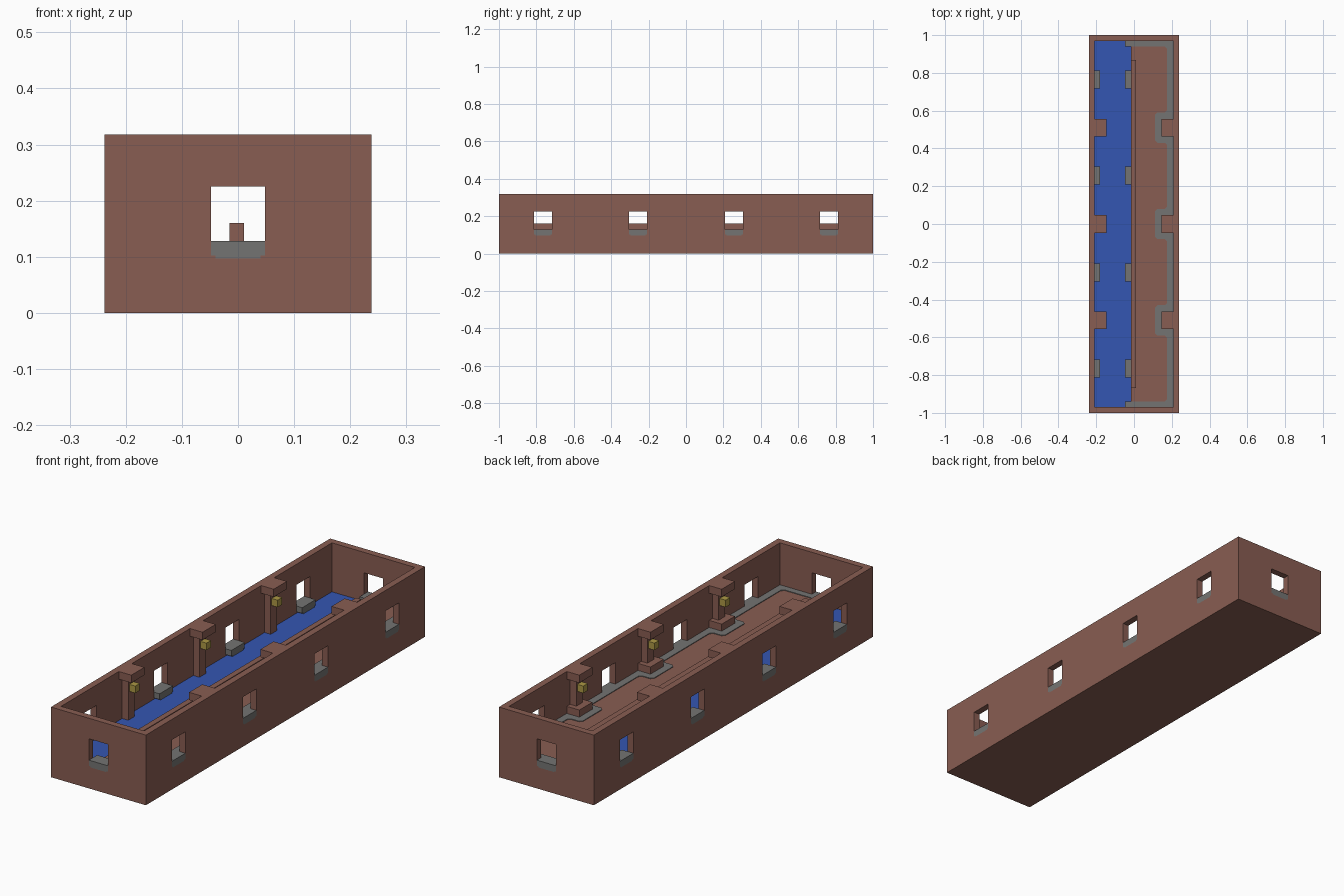
import bpy, bmesh

cube = bpy.data.objects.get("Cube")
if cube:
    bpy.data.objects.remove(cube, do_unlink=True)


def material(name, rgb):
    m = bpy.data.materials.new(name)
    m.use_nodes = True
    m.diffuse_color = (*rgb, 1)
    m.node_tree.nodes["Principled BSDF"].inputs["Base Color"].default_value = (*rgb, 1)
    return m


CLAY = material("clay brown", (0.25, 0.11, 0.085))
STONE = material("stone grey", (0.175, 0.175, 0.17))
WATER = material("water blue", (0.034, 0.093, 0.445))
GOLD = material("lantern gold", (0.42, 0.32, 0.06))


def finish(name, bm, mat):
    bmesh.ops.recalc_face_normals(bm, faces=bm.faces)
    me = bpy.data.meshes.new(name)
    bm.to_mesh(me)
    bm.free()
    me.materials.append(mat)
    ob = bpy.data.objects.new(name, me)
    bpy.context.collection.objects.link(ob)
    return ob


def box(name, x, y, z, mat):
    """Box from sorted (min, max) ranges on each axis."""
    spans = [sorted(s) for s in (x, y, z)]
    bm = bmesh.new()
    bmesh.ops.create_cube(bm, size=1)
    for v in bm.verts:
        v.co = [s[0] if c < 0 else s[1] for s, c in zip(spans, v.co)]
    return finish(name, bm, mat)


def cut(target, cutter):
    mod = target.modifiers.new("cut", 'BOOLEAN')
    mod.operation = 'DIFFERENCE'
    mod.solver = 'EXACT'
    mod.object = cutter
    cutter.hide_render = True
    bpy.context.view_layer.objects.active = target
    bpy.ops.object.modifier_apply(modifier=mod.name)
    bpy.data.objects.remove(cutter, do_unlink=True)


# Main dimensions
OX, OY, TOP = 0.238, 1.0, 0.318
IX, IY = 0.208, 0.97
BED, POND, FLOOR, PATH = 0.08, 0.096, 0.125, 0.128
SILL, LIP, HEAD = 0.097, 0.102, 0.225
HALF = 0.048
BANK = -0.015
WINDOW_Y = (-0.765, -0.257, 0.257, 0.765)
PILLAR_Y = (-0.51, 0, 0.51)

# Outer walls with a hollow interior
walls = box("walls", (-OX, OX), (-OY, OY), (0, TOP), CLAY)
cut(walls, box("hollow", (-IX, IX), (-IY, IY), (BED, 1), CLAY))

# Windows along the long sides, each with a stone sill
for side, label in ((-1, "right"), (1, "left")):
    inner = IX - 0.028 if side < 0 else IX
    for y in WINDOW_Y:
        cut(walls, box("opening", (side * 0.2, side * 0.3), (y - HALF, y + HALF), (LIP, HEAD), CLAY))
        cut(walls, box("slot", (side * 0.2, side * 0.3), (y - 0.04, y + 0.04), (SILL, HEAD), CLAY))
        xs = (side * inner, side * OX)
        box(label + "_sill", xs, (y - HALF, y + HALF), (LIP, PATH), STONE)
        box(label + "_sill_lip", xs, (y - 0.04, y + 0.04), (SILL, LIP), STONE)

# Windows at both ends
for side, label in ((-1, "front"), (1, "back")):
    cut(walls, box("opening", (-HALF, HALF), (side * 0.9, side * 1.1), (LIP, HEAD), CLAY))
    cut(walls, box("slot", (-0.04, 0.04), (side * 0.9, side * 1.1), (SILL, HEAD), CLAY))
    ys = (side * (IY - 0.03), side * OY)
    box(label + "_sill", (-HALF, HALF), ys, (LIP, PATH), STONE)
    box(label + "_sill_lip", (-0.04, 0.04), ys, (SILL, LIP), STONE)

# Water channel, walkway and kerb
box("water", (-IX, BANK), (-IY, IY), (BED, POND), WATER)
box("walkway", (BANK, IX), (-IY, IY), (BED, FLOOR), CLAY)
box("kerb", (BANK, 0.011), (-0.867, 0.867), (FLOOR, 0.16), CLAY)
for y in WINDOW_Y:
    box("bank_step", (-0.048, BANK), (y - HALF, y + HALF), (POND - 0.005, PATH), STONE)

# Stone border following the wall and stepping around the pillars
inner = [(HALF, -0.94), (0.175, -0.94)]
for y in PILLAR_Y:
    inner += [(0.175, y - 0.08), (0.112, y - 0.08), (0.112, y + 0.08), (0.175, y + 0.08)]
inner += [(0.175, 0.94), (HALF, 0.94)]
outline = inner + [(HALF, IY), (IX, IY), (IX, -IY), (HALF, -IY)]
bm = bmesh.new()
face = bm.faces.new([bm.verts.new((x, y, FLOOR - 0.002)) for x, y in outline])
ext = bmesh.ops.extrude_face_region(bm, geom=[face])
for v in ext["geom"]:
    if isinstance(v, bmesh.types.BMVert):
        v.co.z = PATH
corners = [e for e in bm.edges
           if abs(e.verts[0].co.z - e.verts[1].co.z) > 0.001 and 0.1 < e.verts[0].co.x < 0.2]
bmesh.ops.bevel(bm, geom=corners, offset=0.012, segments=1, affect='EDGES')
finish("stone_border", bm, STONE)

# Wall pillars with capitals and lanterns; those on the walkway have plinths
for side, label in ((-1, "right"), (1, "left")):
    foot = FLOOR if side > 0 else POND - 0.005
    for y in PILLAR_Y:
        block = (side * 0.145, side * IX), (y - 0.047, y + 0.047)
        box(label + "_pillar_cap", *block, (0.283, TOP), CLAY)
        if side > 0:
            box(label + "_pillar_plinth", *block, (FLOOR, 0.16), CLAY)
        box(label + "_pillar_shaft", (side * 0.177, side * IX), (y - 0.023, y + 0.023), (foot, 0.283), CLAY)
        box(label + "_lantern", (side * 0.147, side * 0.177), (y - 0.016, y + 0.016), (0.224, 0.256), GOLD)
